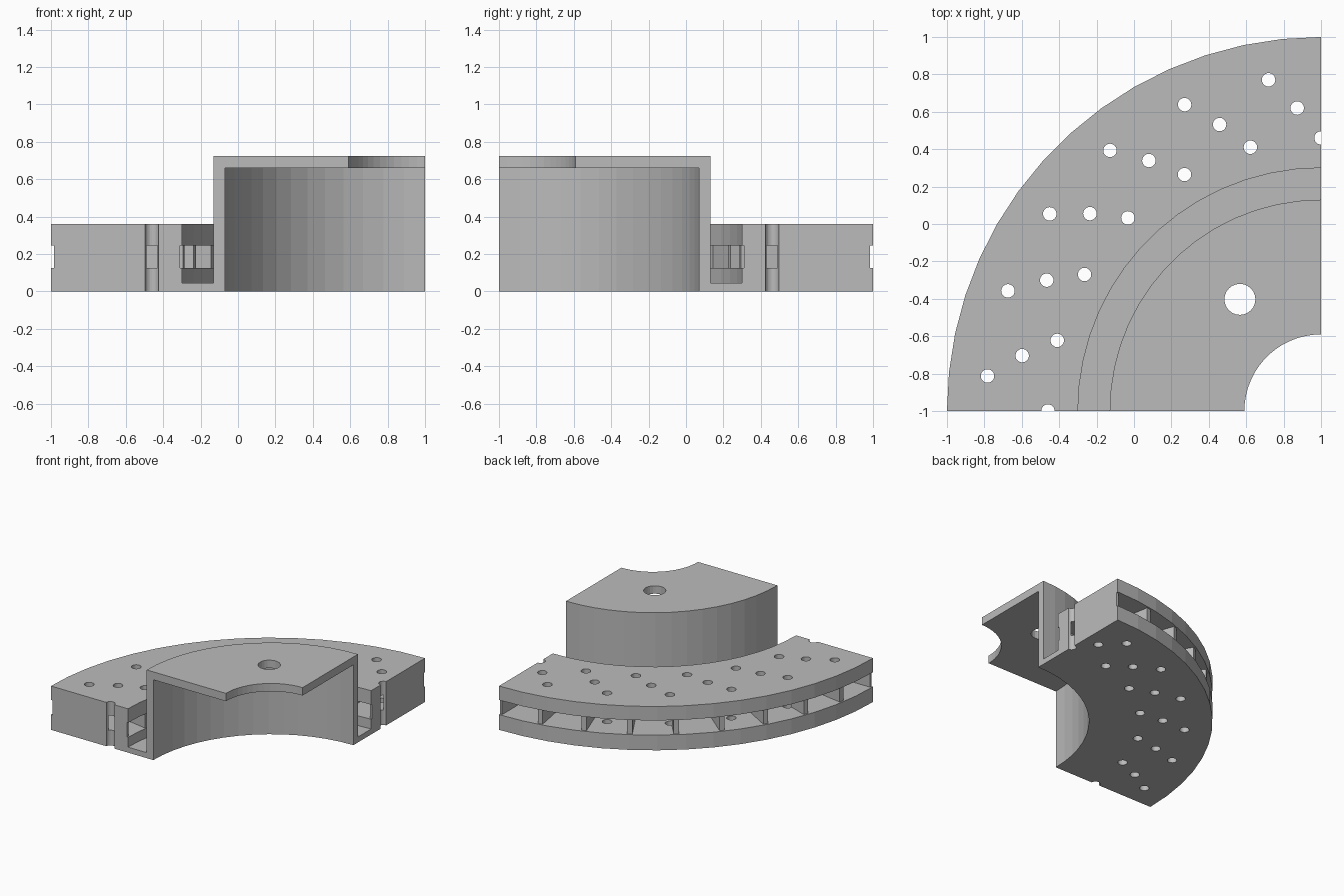
import bpy
import bmesh
from math import sin, cos, radians, pi
from mathutils import Matrix, Vector

if "Cube" in bpy.data.objects:
    bpy.data.objects.remove(bpy.data.objects["Cube"])

# Axis of revolution sits at the corner of the quarter section
AXIS = Vector((1, -1, 0))
STEPS = 15
BORE, HAT_IN, HAT_OUT, RING_IN, RING_OUT = 0.41, 1.07, 1.13, 1.30, 2.0
VENT_LOW, VENT_HIGH, RING_TOP = 0.125, 0.245, 0.36
HAT_UNDER, HAT_TOP = 0.66, 0.725

grey = bpy.data.materials.new("cast grey")
grey.use_nodes = True
colour = (0.5, 0.5, 0.5, 1)
grey.diffuse_color = colour
grey.node_tree.nodes["Principled BSDF"].inputs["Base Color"].default_value = colour


def polar(r, deg, z=0, side=0):
    """Point at radius r, angle from +y towards -x, shifted sideways."""
    a = radians(deg)
    return AXIS + Vector((-r * sin(a) - side * cos(a),
                          r * cos(a) - side * sin(a), z))


def finish(bm, name):
    bmesh.ops.recalc_face_normals(bm, faces=bm.faces)
    mesh = bpy.data.meshes.new(name)
    bm.to_mesh(mesh)
    bm.free()
    mesh.materials.append(grey)
    obj = bpy.data.objects.new(name, mesh)
    bpy.context.collection.objects.link(obj)
    return obj


def quarter_turn(name, profile):
    """Sweep a closed (radius, height) profile through a quarter turn."""
    bm = bmesh.new()
    rings = [[bm.verts.new(polar(r, 90 * i / STEPS, z)) for r, z in profile]
             for i in range(STEPS + 1)]
    n = len(profile)
    for a, b in zip(rings, rings[1:]):
        for k in range(n):
            m = (k + 1) % n
            bm.faces.new((a[k], a[m], b[m], b[k]))
    bm.faces.new(rings[0])
    bm.faces.new(rings[-1])
    return finish(bm, name)


# Hat, connecting web and lower friction ring in one section
hat = quarter_turn("hat_and_lower_ring", [
    (BORE, HAT_TOP), (BORE, HAT_UNDER), (HAT_IN, HAT_UNDER), (HAT_IN, 0),
    (RING_OUT, 0), (RING_OUT, VENT_LOW), (RING_IN, VENT_LOW),
    (RING_IN, 0.045), (HAT_OUT, 0.045), (HAT_OUT, HAT_TOP)])

# Upper friction ring
upper = quarter_turn("upper_ring", [
    (RING_IN, VENT_HIGH), (RING_OUT, VENT_HIGH),
    (RING_OUT, RING_TOP), (RING_IN, RING_TOP)])

# Radial cooling vanes, halved at both cut faces
bm = bmesh.new()
half = 0.019
for deg in range(0, 91, 10):
    s0 = 0 if deg == 0 else -half
    s1 = 0 if deg == 90 else half
    low, high = [[bm.verts.new(polar(r, deg, z, s)) for r, s in
                  ((1.31, s0), (1.985, s0), (1.985, s1), (1.31, s1))]
                 for z in (VENT_LOW, VENT_HIGH)]
    bm.faces.new(low)
    bm.faces.new(high)
    for k in range(4):
        m = (k + 1) % 4
        bm.faces.new((low[k], low[m], high[m], high[k]))
vanes = finish(bm, "cooling_vanes")

# Drill cutters: three staggered rows through the rings, one bolt hole
bm = bmesh.new()


def drill(r, deg, radius, z0, z1):
    bmesh.ops.create_cone(
        bm, cap_ends=True, segments=24, radius1=radius, radius2=radius,
        depth=z1 - z0, matrix=Matrix.Translation(polar(r, deg, (z0 + z1) / 2)))


for group in range(7):
    for row, r in enumerate((1.46, 1.625, 1.793)):
        deg = 15 * group + 4.5 * row
        if deg <= 90:
            drill(r, deg, 0.036, -0.1, 0.5)
drill(0.738, 36, 0.083, 0.6, 0.8)
cutter = finish(bm, "drill_cutter")
cutter.hide_render = True

for obj in (hat, upper, vanes):
    mod = obj.modifiers.new("drilled", "BOOLEAN")
    mod.operation = "DIFFERENCE"
    mod.solver = "EXACT"
    mod.object = cutter
    bpy.context.view_layer.objects.active = obj
    bpy.ops.object.modifier_apply(modifier=mod.name)
bpy.data.objects.remove(cutter)
